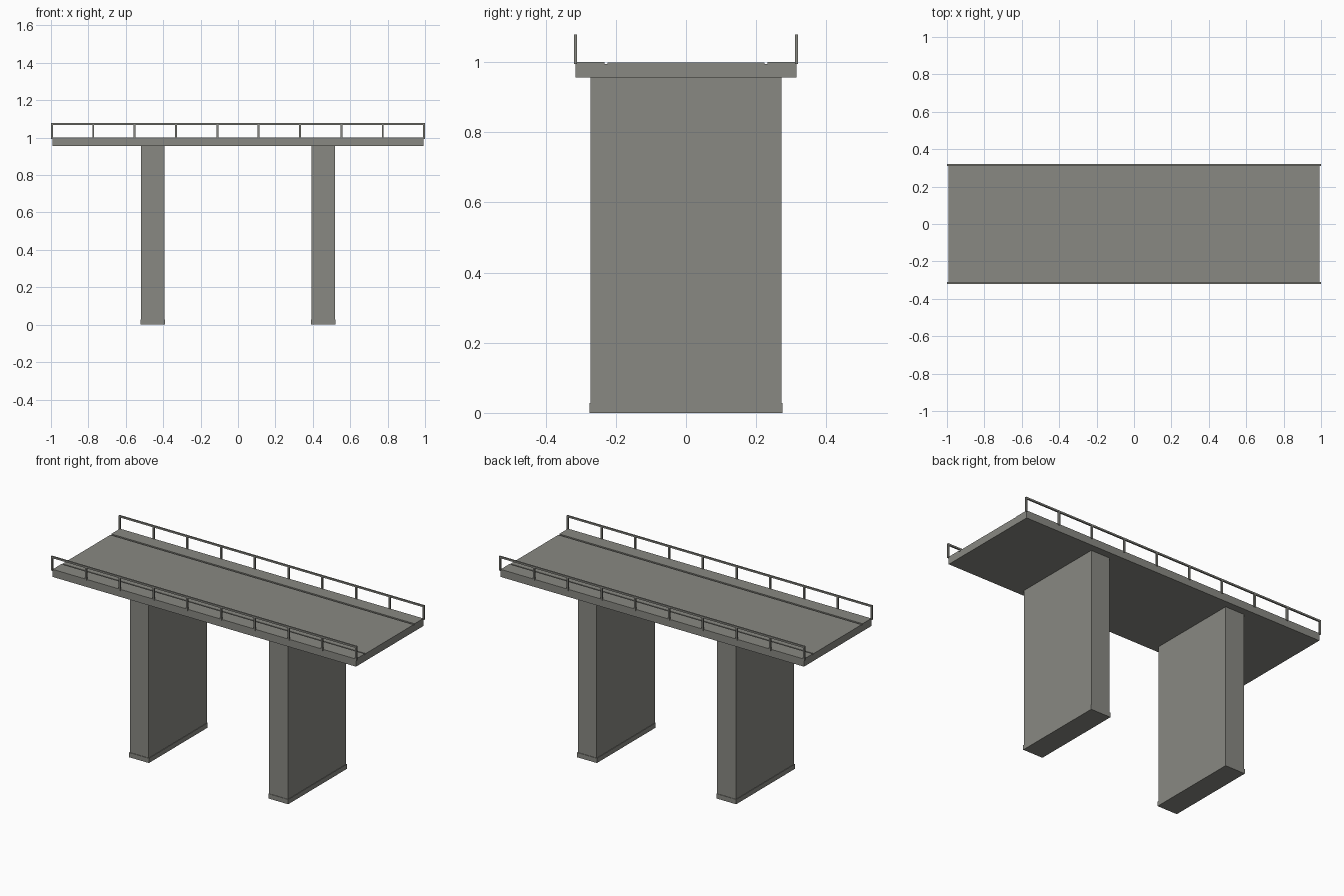
import bpy
import bmesh
from mathutils import Matrix, Vector

if "Cube" in bpy.data.objects:
    bpy.data.objects.remove(bpy.data.objects["Cube"])

concrete = bpy.data.materials.new("grey_concrete")
concrete.diffuse_color = (0.25, 0.25, 0.225, 1)
concrete.use_nodes = True
concrete.node_tree.nodes["Principled BSDF"].inputs["Base Color"].default_value = concrete.diffuse_color


def boxes(name, spans):
    """One object made of boxes given as (x0, x1, y0, y1, z0, z1)."""
    bm = bmesh.new()
    for x0, x1, y0, y1, z0, z1 in spans:
        centre = Vector(((x0 + x1) / 2, (y0 + y1) / 2, (z0 + z1) / 2))
        size = Matrix.Diagonal((x1 - x0, y1 - y0, z1 - z0, 1))
        bmesh.ops.create_cube(bm, size=1, matrix=Matrix.Translation(centre) @ size)
    mesh = bpy.data.meshes.new(name)
    bm.to_mesh(mesh)
    bm.free()
    mesh.materials.append(concrete)
    obj = bpy.data.objects.new(name, mesh)
    bpy.context.collection.objects.link(obj)
    return obj


# Deck slab and raised road surface
boxes("deck", [(-0.993, 0.993, -0.315, 0.315, 0.956, 0.994)])
boxes("road", [(-0.993, 0.993, -0.224, 0.224, 0.993, 0.999)])

# Piers with slightly wider footings
for side, label in ((-1, "left"), (1, "right")):
    cx = side * 0.456
    boxes(label + "_pier", [(cx - 0.062, cx + 0.062, -0.272, 0.272, 0.02, 0.957)])
    boxes(label + "_footing", [(cx - 0.065, cx + 0.065, -0.275, 0.275, 0, 0.028)])

# Walkways (a narrow gutter separates them from the road) and railings
POSTS = 10
for side, label in ((-1, "front"), (1, "back")):
    def across(a, b):
        return tuple(sorted((side * a, side * b)))

    boxes(label + "_walkway", [(-0.993, 0.993, *across(0.233, 0.315), 0.993, 1.001)])
    y = across(0.311, 0.32)
    xs = [-0.995 + i * 1.99 / (POSTS - 1) for i in range(POSTS)]
    boxes(label + "_rail_posts", [(x - 0.005, x + 0.005, *y, 0.994, 1.072) for x in xs])
    boxes(label + "_handrail", [(-1, 1, *y, 1.069, 1.079)])
